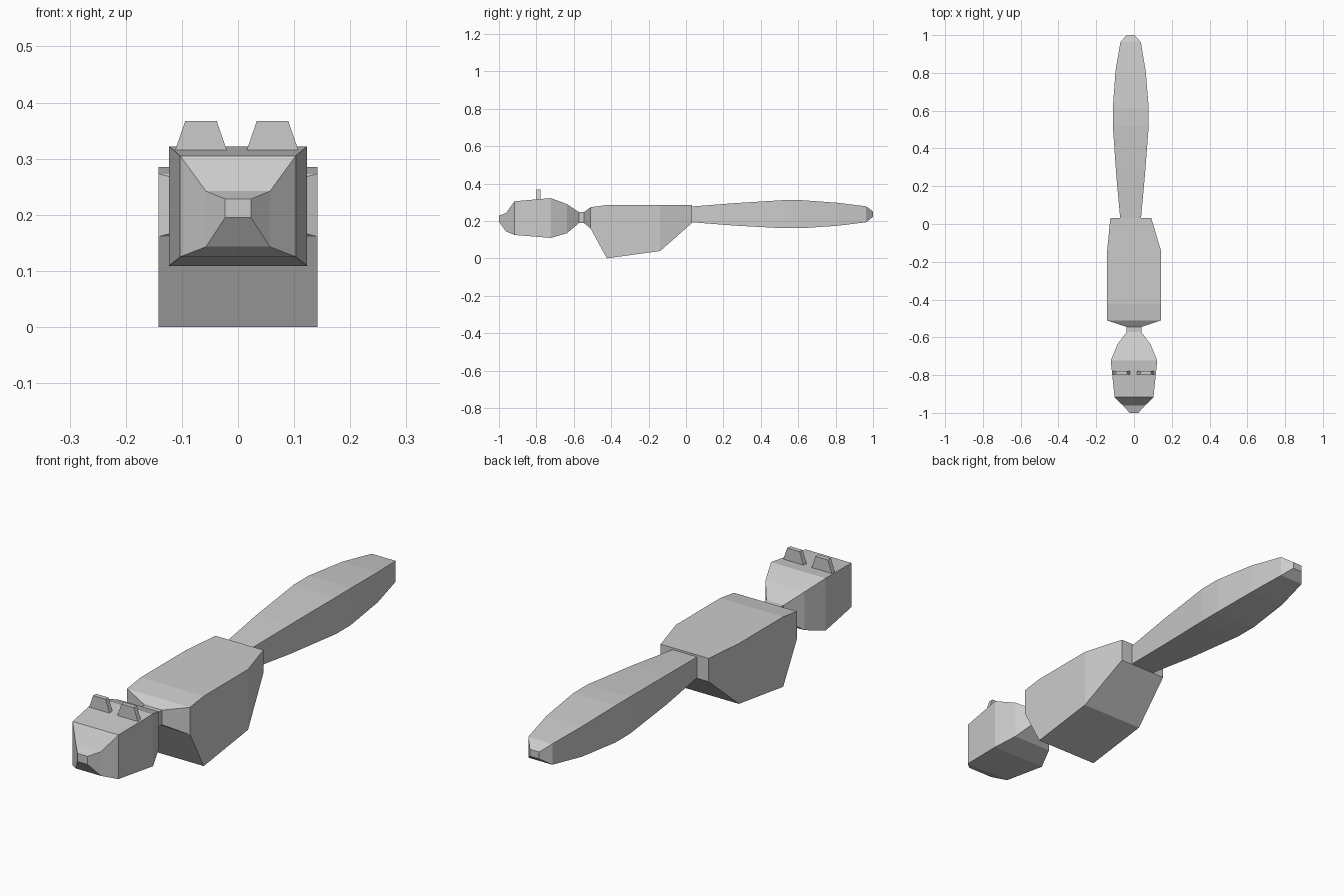
import bpy


def make_mesh(name, verts, faces):
    mesh = bpy.data.meshes.new(name)
    mesh.from_pydata(verts, [], faces)
    mesh.update()
    obj = bpy.data.objects.new(name, mesh)
    bpy.context.collection.objects.link(obj)
    return obj


def loft(name, sections):
    """Skin rectangles given as (y, x centre, half width, z bottom, z top)."""
    verts, faces = [], []
    for y, cx, w, z0, z1 in sections:
        verts += [(cx - w, y, z0), (cx + w, y, z0), (cx + w, y, z1), (cx - w, y, z1)]
    for s in range(0, 4 * (len(sections) - 1), 4):
        for i in range(4):
            j = (i + 1) % 4
            faces.append((s + j, s + i, s + 4 + i, s + 4 + j))
    n = len(verts)
    faces += [(0, 1, 2, 3), (n - 1, n - 2, n - 3, n - 4)]
    return make_mesh(name, verts, faces)


# Head with snout, narrowing to the neck
loft("head", [
    (-1.00, 0, 0.023, 0.195, 0.228),
    (-0.962, 0, 0.057, 0.143, 0.242),
    (-0.917, 0, 0.103, 0.125, 0.305),
    (-0.723, 0, 0.123, 0.109, 0.322),
    (-0.637, 0, 0.088, 0.134, 0.290),
    (-0.573, 0, 0.039, 0.188, 0.247),
])

# Neck and torso
loft("body", [
    (-0.573, 0, 0.039, 0.188, 0.247),
    (-0.545, 0, 0.039, 0.188, 0.247),
    (-0.511, 0, 0.142, 0.161, 0.273),
    (-0.423, 0, 0.142, 0.000, 0.285),
    (-0.138, 0, 0.142, 0.039, 0.285),
    (0.033, -0.017, 0.108, 0.190, 0.285),
])

# Long bushy tail
loft("tail", [
    (0.030, -0.018, 0.055, 0.193, 0.277),
    (0.26, -0.018, 0.076, 0.175, 0.295),
    (0.52, -0.017, 0.095, 0.161, 0.311),
    (0.615, -0.017, 0.095, 0.161, 0.311),
    (0.81, -0.018, 0.080, 0.174, 0.297),
    (0.963, -0.018, 0.054, 0.193, 0.278),
    (1.00, -0.018, 0.021, 0.222, 0.250),
])

# Pair of flat trapezoid ears
for side, cx in (("left", 0.0615), ("right", -0.066)):
    profile = [(-0.046, 0.315), (0.046, 0.315), (0.028, 0.367), (-0.028, 0.367)]
    verts = [(cx + x, y, z) for y in (-0.798, -0.779) for x, z in profile]
    faces = [(0, 1, 2, 3), (7, 6, 5, 4)]
    faces += [((i + 1) % 4, i, i + 4, (i + 1) % 4 + 4) for i in range(4)]
    make_mesh(side + "_ear", verts, faces)
